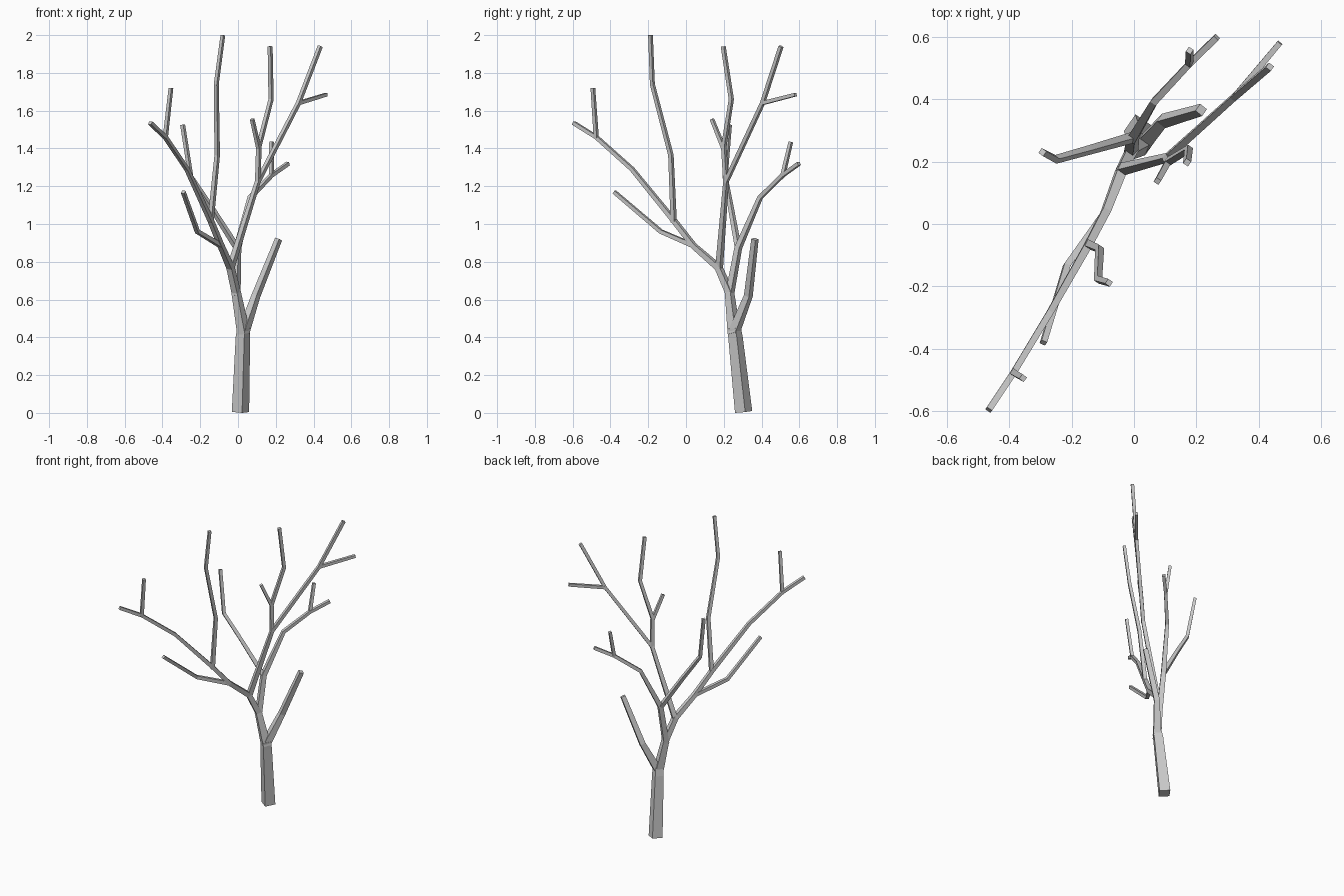
import bpy
import bmesh
from mathutils import Vector

# Sideways direction of the flat, fan-like crown: orients the square sections
SIDE = Vector((0.82, -0.57, 0))


def limb(name, *points):
    """Square tapered tube through (x, y, z, width) points, mitred at bends."""
    pos = [Vector(p[:3]) for p in points]
    seg = [(b - a).normalized() for a, b in zip(pos, pos[1:])]
    bm = bmesh.new()
    rings = []
    for i, p in enumerate(pos):
        t = (seg[max(i - 1, 0)] + seg[min(i, len(seg) - 1)]).normalized()
        u = (SIDE - t * SIDE.dot(t)).normalized()
        v = t.cross(u)
        h = points[i][3] / 2
        rings.append([bm.verts.new(p + (u * a + v * b) * h)
                      for a, b in ((1, 1), (-1, 1), (-1, -1), (1, -1))])
    for lo, hi in zip(rings, rings[1:]):
        for k in range(4):
            n = (k + 1) % 4
            bm.faces.new((lo[k], lo[n], hi[n], hi[k]))
    bm.faces.new(rings[0][::-1])
    bm.faces.new(rings[-1])
    mesh = bpy.data.meshes.new(name)
    bm.to_mesh(mesh)
    bm.free()
    bpy.context.collection.objects.link(bpy.data.objects.new(name, mesh))


# Trunk and the short low branch
limb("trunk", (.013, .305, .005, .066), (.026, .262, .4, .055),
     (.03, .255, .45, .05))
limb("low_branch", (.03, .255, .43, .046), (.095, .33, .62, .034),
     (.215, .365, .92, .028))

# Long front limb with its side branches
limb("front_limb", (.03, .255, .42, .05), (-.01, .23, .64, .036),
     (-.04, .172, .77, .032), (-.09, .04, .885, .027), (-.145, -.065, 1.02, .025),
     (-.27, -.285, 1.29, .021), (-.385, -.475, 1.46, .02), (-.465, -.595, 1.535, .02))
limb("front_limb_twig", (-.385, -.475, 1.455, .02), (-.355, -.493, 1.72, .018))
limb("tall_branch", (-.145, -.065, 1.01, .024), (-.11, -.08, 1.365, .021),
     (-.115, -.178, 1.74, .019), (-.08, -.188, 2.0, .018))
limb("drooping_branch", (-.09, .04, .885, .024), (-.215, -.133, .96, .021),
     (-.29, -.38, 1.17, .019))

# Centre limb, forking into a back spread and an upright
limb("centre_limb", (-.04, .175, .765, .03), (.105, .212, 1.225, .022),
     (.32, .405, 1.64, .02), (.435, .503, 1.94, .02))
limb("centre_limb_twig", (.32, .405, 1.64, .02), (.467, .58, 1.685, .018))
limb("upright_branch", (.105, .212, 1.22, .022), (.11, .2, 1.41, .021),
     (.175, .24, 1.66, .02), (.17, .197, 1.94, .019))
limb("upright_branch_twig", (.11, .2, 1.4, .02), (.075, .137, 1.555, .018))

# Back limb, forking left and right
limb("back_limb", (-.01, .23, .62, .034), (-.003, .277, .875, .03),
     (.065, .392, 1.14, .022), (.177, .512, 1.258, .02), (.265, .598, 1.32, .02))
limb("back_limb_twig", (.177, .512, 1.255, .02), (.178, .555, 1.435, .018))
limb("left_branch", (-.003, .277, .87, .026), (-.143, .237, 1.09, .022),
     (-.25, .207, 1.25, .02), (-.293, .23, 1.525, .019))
